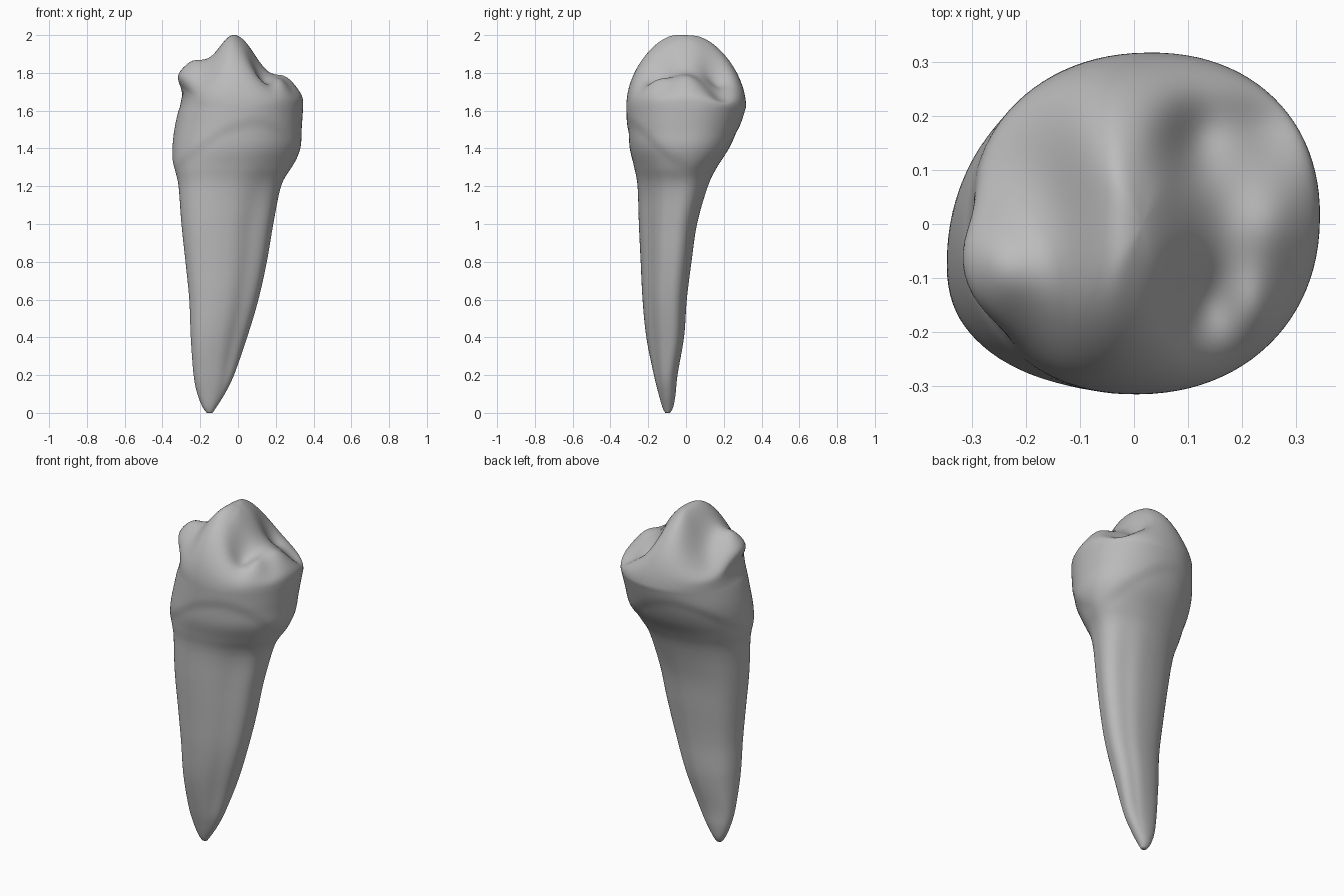
import bpy, bmesh, math
from math import sin, cos, pi, exp, radians, copysign

if "Cube" in bpy.data.objects:
    bpy.data.objects.remove(bpy.data.objects["Cube"])

SIDES = 96
RIM = 1.62

# Height, left edge, right edge, front edge, back edge
SECTIONS = [
    (0.0, -.165, -.135, -.11, -.085),
    (.03, -.187, -.115, -.125, -.068),
    (.1, -.215, -.07, -.145, -.055),
    (.2, -.235, -.02, -.17, -.045),
    (.4, -.25, .05, -.21, -.01),
    (.6, -.258, .11, -.23, .005),
    (.8, -.278, .155, -.24, .03),
    (1.0, -.30, .19, -.25, .06),
    (1.2, -.32, .235, -.26, .12),
    (1.3, -.343, .29, -.28, .17),
    (1.4, -.347, .33, -.305, .235),
    (1.5, -.337, .337, -.312, .28),
    (RIM, -.312, .345, -.316, .318),
]


def bell(value, centre, width):
    return exp(-((value - centre) / width) ** 2)


def smooth(value):
    value = min(max(value, 0), 1)
    return value * value * (3 - 2 * value)


def full(value):
    """Widen an oval slightly toward a rounded square."""
    return copysign(abs(value) ** .93, value)


def spline(a, b, c, d, t):
    return [q + .5 * t * (r - p + t * (2 * p - 5 * q + 4 * r - s + t * (3 * (q - r) + s - p)))
            for p, q, r, s in zip(a, b, c, d)]


def wall_point(section, angle):
    """Diagonal oval section with root furrows and a soft step at the crown margin."""
    z, left, right, front, back = section
    grow = 1
    fade = smooth(z / .3) * smooth((1.45 - z) / .5)
    # Furrows cut inward, the one negative depth is a swelling
    for furrow, depth, width in ((-50, .12, .38), (-5, .03, .25), (60, .06, .3), (135, -.06, .4)):
        turn = (angle - radians(furrow) + pi) % (2 * pi) - pi
        grow -= depth * fade * bell(turn, 0, width)
    margin = 1.42 - .12 * cos(2 * angle - .6)
    grow += .028 * (smooth((z - margin) / .07 + .5) - 1) * smooth((z - .9) / .5)
    lean = .25 * smooth(z / .4) - .21 * smooth((z - 1.1) / .45)
    x = (left + right) / 2 + (right - left) / 2 * full(cos(angle - lean / 2)) * grow
    y = (front + back) / 2 + (back - front) / 2 * full(sin(angle + lean / 2)) * grow
    return x, y, z


def biting_height(x, y):
    """Broad central cusp, side cusps and the hollows between them."""
    h = 1.70 + .30 * bell(x, -.02, .14 if x < -.02 else .17) * bell(y, -.04, .8)
    h += .16 * bell(x, -.26, .11) * bell(y, -.09, .13)
    h += .07 * bell(x, .26, .08) * bell(y, 0, .1)
    h += .05 * bell(x, .23, .05) * bell(y, -.16, .08)
    h -= .08 * bell(x, .11, .06) * bell(y, .16, .08)
    h -= .05 * bell(x, .25, .1) * bell(y, .19, .07)
    h -= .07 * bell(x, .12, .06) * bell(y, -.15, .08)
    return h


def cap_point(angle, s):
    rx, ry, _ = wall_point(SECTIONS[-1], angle)
    cx = (SECTIONS[-1][1] + SECTIONS[-1][2]) / 2
    x, y = cx + (rx - cx) * s, ry * s
    p = 2 + (3 - cos(angle)) * cos(angle) ** 2
    z = RIM + (biting_height(x, y) - RIM) * max(0, 1 - s ** p) ** (1 / p)
    return x, y, z


# Rings of the root and crown wall
angles = [2 * pi * i / SIDES for i in range(SIDES)]
rings = []
for i in range(len(SECTIONS) - 1):
    a, b, c = SECTIONS[max(i - 1, 0)], SECTIONS[i], SECTIONS[i + 1]
    d = SECTIONS[min(i + 2, len(SECTIONS) - 1)]
    steps = max(3, round((c[0] - b[0]) / .02))
    for k in range(steps):
        section = spline(a, b, c, d, k / steps)
        rings.append([wall_point(section, t) for t in angles])

# Rings of the biting surface, from the rim inward
CAP = 44
for k in range(CAP):
    s = cos(pi / 2 * k / CAP)
    rings.append([cap_point(t, s) for t in angles])


def overhang(point):
    """Push the left cusp outward over a shallow hollow."""
    x, y, z = point
    side = smooth((-x - .12) / .15) * bell(y, -.09, .15)
    x += side * (.025 * bell(z, 1.68, .05) - .02 * bell(z, 1.79, .05))
    return x, y, z


bm = bmesh.new()
loops = [[bm.verts.new(overhang(p)) for p in ring] for ring in rings]
for low, high in zip(loops, loops[1:]):
    for i in range(SIDES):
        j = (i + 1) % SIDES
        bm.faces.new((low[i], low[j], high[j], high[i]))

# Close the root tip and the crown centre
tip = bm.verts.new((-.15, -.097, 0))
crown = bm.verts.new(cap_point(0, 0))
for i in range(SIDES):
    j = (i + 1) % SIDES
    bm.faces.new((tip, loops[0][j], loops[0][i]))
    bm.faces.new((crown, loops[-1][i], loops[-1][j]))
bmesh.ops.recalc_face_normals(bm, faces=bm.faces)

mesh = bpy.data.meshes.new("tooth")
bm.to_mesh(mesh)
bm.free()
tooth = bpy.data.objects.new("tooth", mesh)
bpy.context.collection.objects.link(tooth)

# Even grey enamel
grey = bpy.data.materials.new("enamel_grey")
grey.use_nodes = True
colour = (.5, .5, .5, 1)
grey.diffuse_color = colour
grey.node_tree.nodes["Principled BSDF"].inputs["Base Color"].default_value = colour
mesh.materials.append(grey)

bpy.context.view_layer.objects.active = tooth
tooth.select_set(True)
bpy.ops.object.shade_smooth_by_angle(angle=radians(60))
